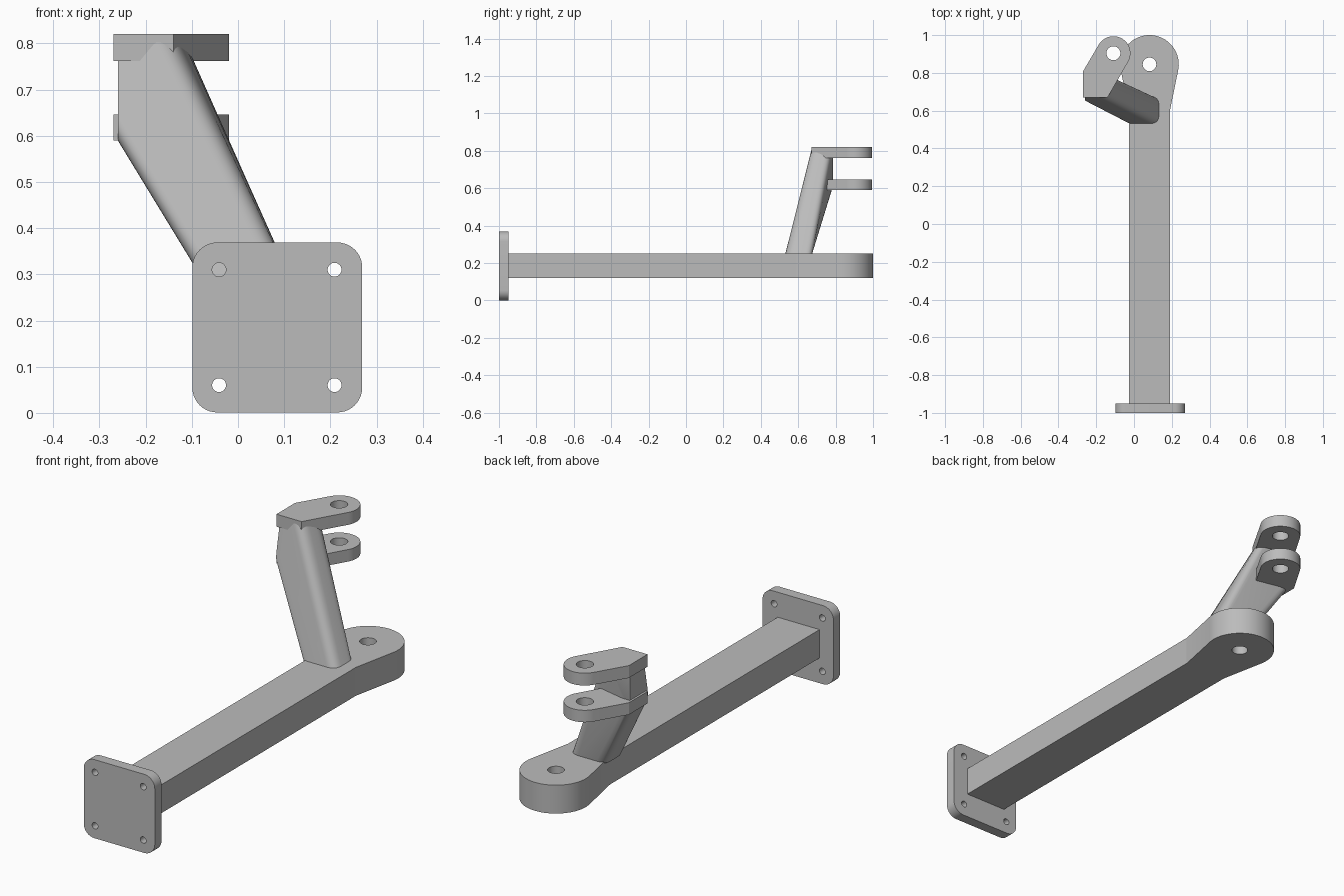
import bpy, bmesh, math
from mathutils import Vector, Matrix

cube = bpy.data.objects.get("Cube")
if cube:
    bpy.data.objects.remove(cube, do_unlink=True)

grey = bpy.data.materials.new("plain_grey")
grey.use_nodes = True
colour = (0.5, 0.5, 0.5, 1)
grey.diffuse_color = colour
grey.node_tree.nodes["Principled BSDF"].inputs["Base Color"].default_value = colour


def finish(bm, name):
    bmesh.ops.recalc_face_normals(bm, faces=bm.faces)
    mesh = bpy.data.meshes.new(name)
    bm.to_mesh(mesh)
    bm.free()
    mesh.materials.append(grey)
    obj = bpy.data.objects.new(name, mesh)
    bpy.context.collection.objects.link(obj)
    bpy.ops.object.select_all(action='DESELECT')
    obj.select_set(True)
    bpy.context.view_layer.objects.active = obj
    bpy.ops.object.shade_smooth_by_angle(angle=math.radians(25))
    return obj


def arc(cx, cy, r, start, end, steps):
    angles = [math.radians(start + (end - start) * i / steps) for i in range(steps + 1)]
    return [(cx + r * math.cos(a), cy + r * math.sin(a)) for a in angles]


def slab(name, outline, holes, low, high, matrix=Matrix()):
    """Extrude an outline with round holes (x, y, radius) from low to high."""
    bm = bmesh.new()
    loops = [outline] + [arc(x, y, r, 0, 360, 32)[:-1] for x, y, r in holes]
    edges = []
    for loop in loops:
        verts = [bm.verts.new((x, y, low)) for x, y in loop]
        edges += [bm.edges.new((v, verts[i - 1])) for i, v in enumerate(verts)]
    bmesh.ops.triangle_fill(bm, edges=edges, use_beauty=True)
    grown = bmesh.ops.extrude_face_region(bm, geom=bm.faces[:], use_keep_orig=True)
    top = [g for g in grown["geom"] if isinstance(g, bmesh.types.BMVert)]
    bmesh.ops.translate(bm, verts=top, vec=(0, 0, high - low))
    bmesh.ops.transform(bm, verts=bm.verts, matrix=matrix)
    return finish(bm, name)


def rounded(corners, r, steps=8):
    """Round each corner of a polygon with a quadratic curve."""
    points = []
    for i, c in enumerate(corners):
        c = Vector(c)
        before = Vector(corners[i - 1])
        after = Vector(corners[(i + 1) % len(corners)])
        a = c + (before - c).normalized() * r
        b = c + (after - c).normalized() * r
        for k in range(steps + 1):
            t = k / steps
            points.append(a * (1 - t) ** 2 + c * 2 * t * (1 - t) + b * t * t)
    return points


# Mounting plate, drawn flat then stood upright
plate = []
for x, y, start in ((0.215, 0.315, 0), (-0.045, 0.315, 90), (-0.045, 0.055, 180), (0.215, 0.055, 270)):
    plate += arc(x, y, 0.054, start, start + 90, 10)
bolts = [(x, z, 0.015) for x in (-0.041, 0.209) for z in (0.06, 0.31)]
slab("mounting_plate", plate, bolts, 0.95, 1.0, Matrix.Rotation(math.pi / 2, 4, 'X'))

# Long bar
LOW, HIGH = 0.119, 0.252
slab("bar", [(-0.027, -0.95), (0.19, -0.95), (0.19, 0.59), (-0.027, 0.59)], [], LOW, HIGH)

# Round end pad flaring out of the bar
pad = [(-0.027, 0.59), (0.19, 0.59), (0.19, 0.6)]
pad += arc(0.082, 0.845, 0.155, -12, 192, 40) + [(-0.027, 0.6)]
slab("end_pad", pad, [(0.082, 0.845, 0.036)], LOW, HIGH)

# Two matching lugs, turned thirty degrees
lug = [(-0.27, 0.67), (-0.14, 0.67)] + arc(-0.109, 0.904, 0.09, -30, 150, 32) + [(-0.27, 0.808)]
for name, low, high in (("lower_lug", 0.59, 0.646), ("upper_lug", 0.762, 0.82)):
    slab(name, lug, [(-0.109, 0.904, 0.037)], low, high)

# Leaning arm: a rounded section lofted upwards, trimmed flat behind the lugs
foot = rounded([(0.135, 0.53), (0.135, 0.673), (-0.05, 0.673), (-0.05, 0.53)], 0.045)
head = rounded([(-0.15, 0.667), (-0.11, 0.78), (-0.40, 0.86), (-0.40, 0.715)], 0.045)
bm = bmesh.new()
rings = [[bm.verts.new((p.x, p.y, z)) for p in ring] for ring, z in ((foot, 0.245), (head, 0.819))]
for i in range(len(foot)):
    bm.faces.new((rings[0][i - 1], rings[0][i], rings[1][i], rings[1][i - 1]))
for ring in rings:
    bm.faces.new(ring)
for point, normal in (((-0.26, 0, 0), (-1, 0, 0)), ((0, 0.787, 0), (0, 1, 0))):
    cut = bmesh.ops.bisect_plane(bm, geom=bm.verts[:] + bm.edges[:] + bm.faces[:],
                                 plane_co=point, plane_no=normal, clear_outer=True)
    rim = [g for g in cut["geom_cut"] if isinstance(g, bmesh.types.BMEdge)]
    bmesh.ops.holes_fill(bm, edges=rim)
finish(bm, "leaning_arm")
